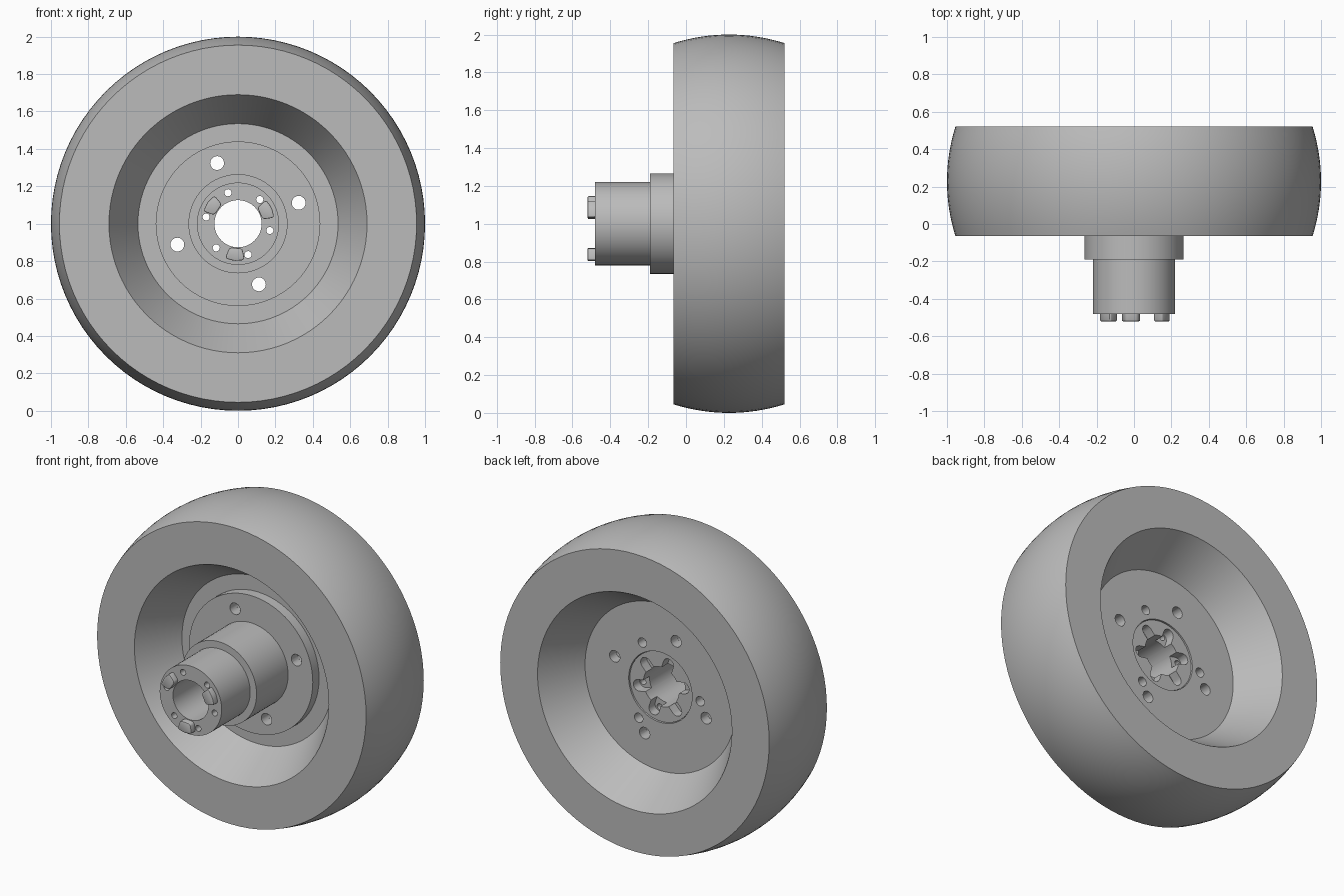
import bpy, bmesh, math
from mathutils import Matrix

cube = bpy.data.objects.get("Cube")
if cube:
    bpy.data.objects.remove(cube, do_unlink=True)

# Single flat grey for the whole wheel
grey = bpy.data.materials.new("plain_grey")
grey.use_nodes = True
GREY = (0.5, 0.5, 0.5, 1)
grey.diffuse_color = GREY
grey.node_tree.nodes["Principled BSDF"].inputs["Base Color"].default_value = GREY


def finish(name, bm, mat=grey):
    """Turn a bmesh built around the axle into an object at axle height."""
    bmesh.ops.recalc_face_normals(bm, faces=bm.faces)
    mesh = bpy.data.meshes.new(name)
    bm.to_mesh(mesh)
    bm.free()
    mesh.materials.append(mat)
    ob = bpy.data.objects.new(name, mesh)
    ob.location.z = 1
    bpy.context.collection.objects.link(ob)
    return ob


def lathe(name, profile, steps):
    """Revolve a closed (radius, y) profile around the y axis."""
    bm = bmesh.new()
    rings = []
    for i in range(steps):
        a = math.tau * i / steps
        rings.append([bm.verts.new((r * math.cos(a), y, r * math.sin(a))) for r, y in profile])
    n = len(profile)
    for i in range(steps):
        p, q = rings[i], rings[(i + 1) % steps]
        for j in range(n):
            k = (j + 1) % n
            bm.faces.new((p[j], p[k], q[k], q[j]))
    return finish(name, bm)


def around(angle):
    """Turn from +x towards +z about the axle."""
    return Matrix.Rotation(-math.radians(angle), 4, 'Y')


def prism(bm, outline, y0, y1, angle):
    """Extrude an (x, z) outline from y0 to y1, turned about the axle."""
    m = around(angle)
    ends = [[bm.verts.new(m @ Matrix.Translation((x, y, z)).translation) for x, z in outline]
            for y in (y0, y1)]
    n = len(outline)
    faces = [bm.faces.new(ends[0]), bm.faces.new(ends[1][::-1])]
    for j in range(n):
        k = (j + 1) % n
        faces.append(bm.faces.new((ends[0][j], ends[1][j], ends[1][k], ends[0][k])))
    return faces


def circle(dist, radius, steps=20):
    return [(dist + radius * math.cos(math.tau * i / steps),
             radius * math.sin(math.tau * i / steps)) for i in range(steps)]


def cut(targets, bm):
    """Subtract the cutter from each target, then discard it."""
    cutter = finish("cutter", bm)
    cutter.hide_render = True
    for ob in targets:
        mod = ob.modifiers.new("cut", 'BOOLEAN')
        mod.operation = 'DIFFERENCE'
        mod.solver = 'EXACT'
        mod.object = cutter
        bpy.context.view_layer.objects.active = ob
        bpy.ops.object.modifier_apply(modifier=mod.name)
    bpy.data.objects.remove(cutter, do_unlink=True)


# Wheel body: crowned tread, flat side walls, tapered recesses, thin web
FRONT, BACK, MID = -0.065, 0.52, 0.2275
HALF = BACK - MID
CROWN = 16
profile = []
for i in range(CROWN + 1):
    t = -1 + 2 * i / CROWN
    profile.append((1 - 0.045 * t * t, MID + HALF * t))
profile += [(0.69, BACK), (0.535, 0.26), (0.225, 0.26),
            (0.225, 0.195), (0.535, 0.195), (0.69, FRONT)]
wheel = lathe("wheel_body", profile, 96)

# Hub: stepped sleeve with mounting flange and through bore
hub = lathe("hub", [(0.126, -0.48), (0.22, -0.48), (0.22, -0.19), (0.265, -0.19),
                    (0.265, 0.13), (0.44, 0.13), (0.44, 0.194), (0.222, 0.194),
                    (0.222, 0.252), (0.126, 0.252)], 64)

# Four bolt holes through flange and web
bm = bmesh.new()
for i in range(4):
    prism(bm, circle(0.343, 0.037), 0, 0.4, 19 + 90 * i)
cut([wheel, hub], bm)

# Three smaller holes in the back of the web
bm = bmesh.new()
for i in range(3):
    prism(bm, circle(0.283, 0.03), 0.15, 0.4, 63 + 120 * i)
cut([wheel], bm)

# Six narrow holes running the length of the hub
bm = bmesh.new()
for i in range(6):
    prism(bm, circle(0.174, 0.019, 16), -0.6, 0.4, 48 + 60 * i)
cut([hub], bm)

# Six round-ended pockets opening into the bore at the back
bm = bmesh.new()
half = 0.036
slot = [(0.1, -half)]
for i in range(9):
    a = math.radians(-90 + 180 * i / 8)
    slot.append((0.165 + half * math.cos(a), half * math.sin(a)))
slot.append((0.1, half))
for i in range(6):
    prism(bm, slot, 0.19, 0.4, 48 + 60 * i)
cut([hub], bm)

# Three drive tabs on the front end of the hub
bm = bmesh.new()
for i in range(3):
    prism(bm, [(0.13, -0.035), (0.19, -0.052), (0.2, 0), (0.19, 0.052), (0.13, 0.035)],
          -0.52, -0.475, 25 + 120 * i)
edges = [e for e in bm.edges if abs(e.verts[0].co.y - e.verts[1].co.y) > 0.01]
bmesh.ops.bevel(bm, geom=edges, offset=0.014, segments=3, affect='EDGES', profile=0.5)
rim = [e for e in bm.edges if len(e.link_faces) == 2
       and all(v.co.y < -0.519 for v in e.verts)]
bmesh.ops.bevel(bm, geom=rim, offset=0.005, segments=2, affect='EDGES', profile=0.5)
tabs = finish("drive_tabs", bm)

# Smooth shading with crisp edges
for ob in (wheel, hub, tabs):
    bpy.ops.object.select_all(action='DESELECT')
    ob.select_set(True)
    bpy.context.view_layer.objects.active = ob
    bpy.ops.object.shade_smooth_by_angle(angle=math.radians(25))
